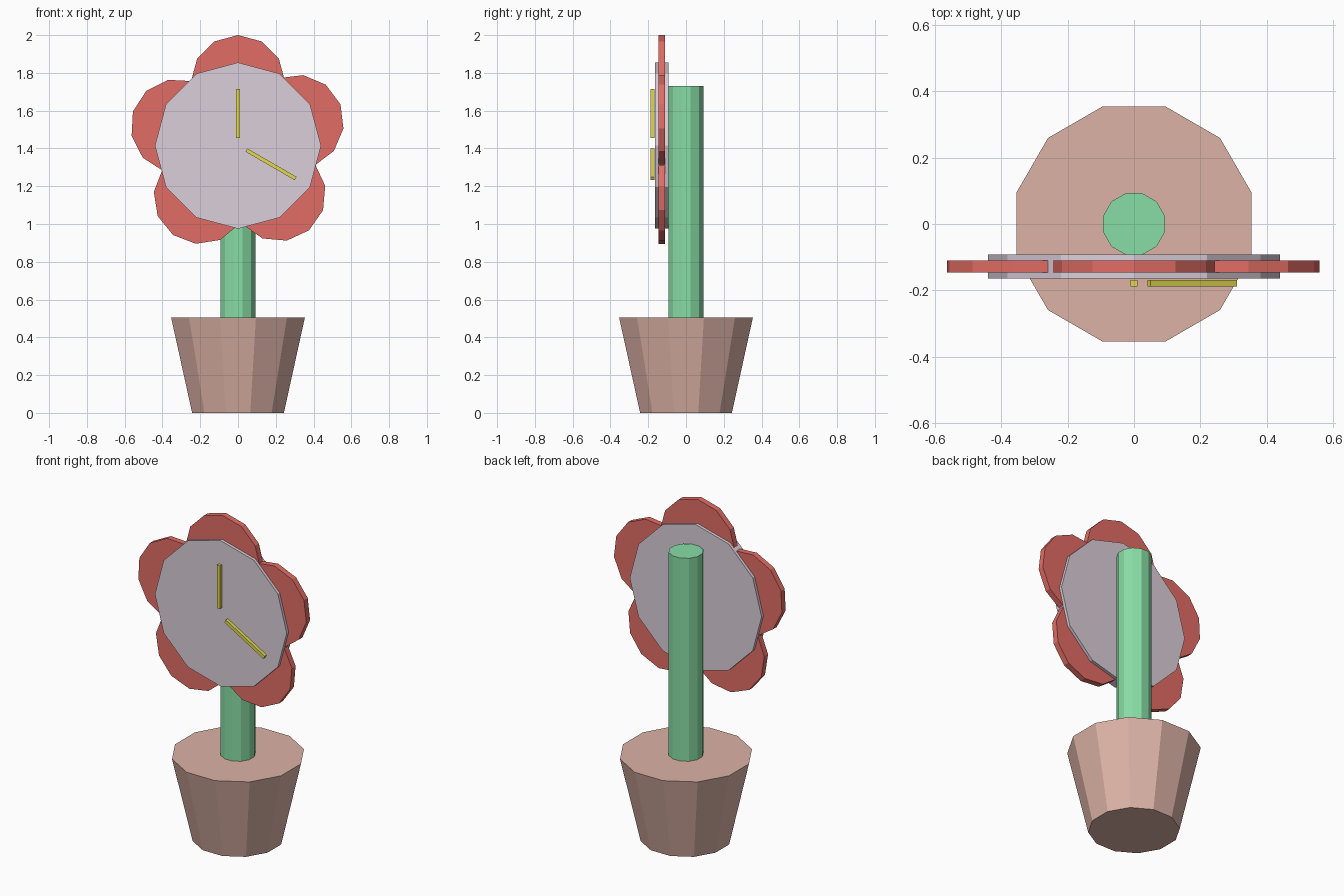
import bpy
from math import radians, sin, cos, pi
from mathutils import Matrix
import bmesh

if "Cube" in bpy.data.objects:
    bpy.data.objects.remove(bpy.data.objects["Cube"])


def material(name, rgb):
    m = bpy.data.materials.new(name)
    m.diffuse_color = (*rgb, 1)
    m.use_nodes = True
    m.node_tree.nodes["Principled BSDF"].inputs["Base Color"].default_value = m.diffuse_color
    return m


def finish(name, bm, mat, matrix):
    bm.transform(matrix)
    me = bpy.data.meshes.new(name)
    bm.to_mesh(me)
    bm.free()
    me.materials.append(mat)
    ob = bpy.data.objects.new(name, me)
    bpy.context.collection.objects.link(ob)
    return ob


def prism(name, r1, r2, depth, matrix, mat):
    bm = bmesh.new()
    bmesh.ops.create_cone(bm, cap_ends=True, segments=12,
                          radius1=r1, radius2=r2, depth=depth)
    return finish(name, bm, mat, matrix)


def upright(name, r1, r2, z0, z1, mat):
    m = Matrix.Translation((0, 0, (z0 + z1) / 2)) @ Matrix.Rotation(pi / 12, 4, 'Z')
    return prism(name, r1, r2, z1 - z0, m, mat)


def disc(name, r, x, z, thick, turn, mat):
    # flat disc facing -y, turned counter-clockwise as seen from the front
    m = (Matrix.Translation((x, -0.128, z)) @ Matrix.Rotation(-turn, 4, 'Y')
         @ Matrix.Rotation(pi / 2, 4, 'X'))
    return prism(name, r, r, thick, m, mat)


def hand(name, length, x, z, tilt, mat):
    bm = bmesh.new()
    bmesh.ops.create_cube(bm, size=1)
    m = (Matrix.Translation((x, -0.178, z)) @ Matrix.Rotation(tilt, 4, 'Y')
         @ Matrix.Diagonal((0.02, 0.02, length, 1)))
    return finish(name, bm, mat, m)


clay = material("clay", (0.72, 0.45, 0.38))
green = material("green", (0.25, 0.73, 0.38))
red = material("red", (0.76, 0.15, 0.13))
mauve = material("mauve", (0.71, 0.62, 0.70))
yellow = material("yellow", (0.75, 0.69, 0.08))

# Pot and stem
upright("pot", 0.2515, 0.3665, 0, 0.505, clay)
upright("stem", 0.096, 0.096, 0.45, 1.73, green)

# Flower head: clock face with five slightly uneven petals
CZ = 1.415
disc("clock_face", 0.44, 0, CZ, 0.072, 0, mauve)
for i, deg in enumerate((0, 72, 144, 220, 292)):
    a = radians(deg)
    disc(f"petal_{i + 1}", 0.25, -0.335 * sin(a), CZ + 0.335 * cos(a), 0.036, a, red)

# Clock hands
hand("upright_hand", 0.26, 0, 1.585, 0, yellow)
hand("slanted_hand", 0.30, 0.175, 1.316, radians(120), yellow)
